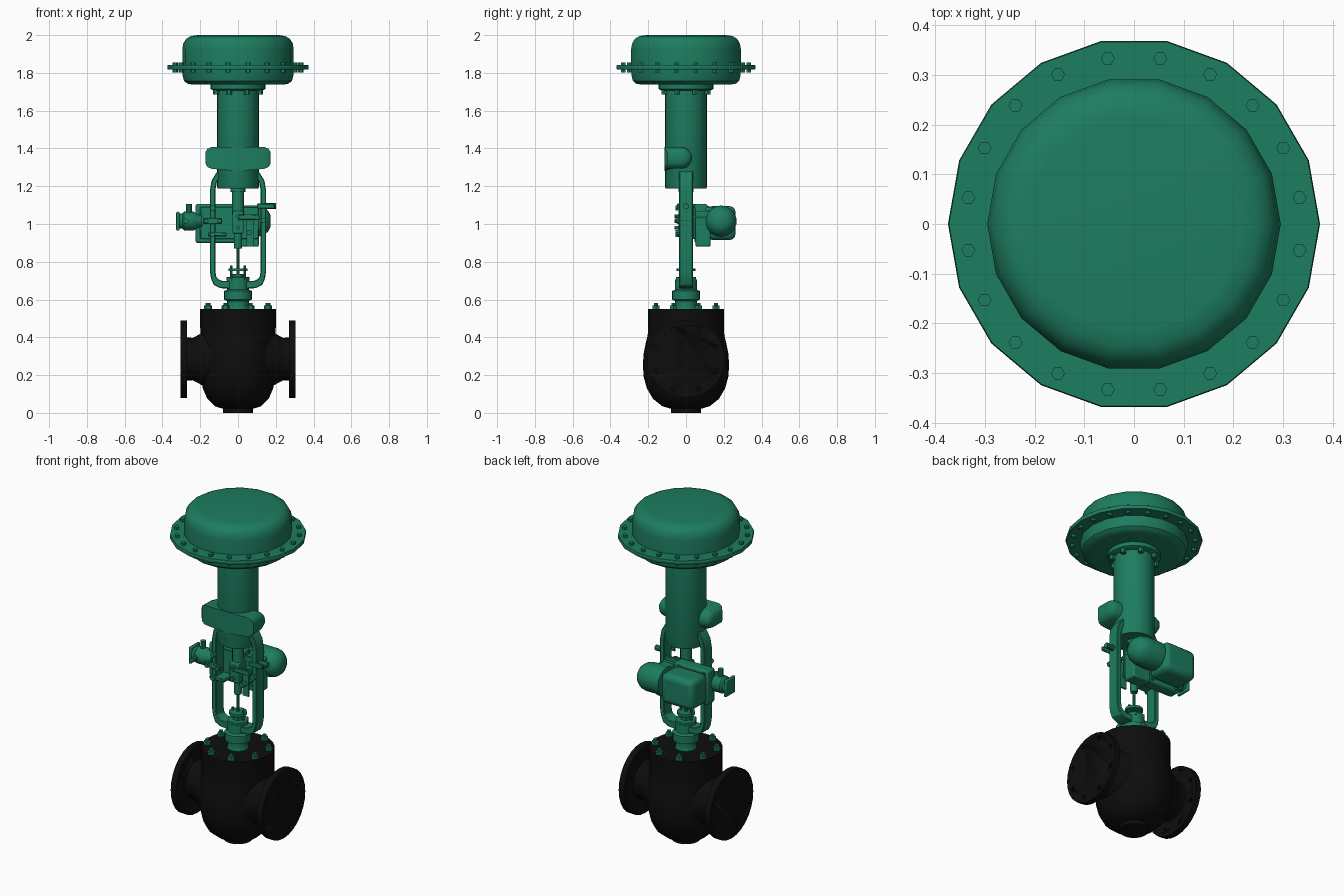
import bpy, bmesh
from math import cos, sin, pi, radians
from mathutils import Matrix, Vector

if "Cube" in bpy.data.objects:
    bpy.data.objects.remove(bpy.data.objects["Cube"])


def material(name, rgb):
    m = bpy.data.materials.new(name)
    m.diffuse_color = (*rgb, 1)
    m.use_nodes = True
    m.node_tree.nodes["Principled BSDF"].inputs["Base Color"].default_value = m.diffuse_color
    return m


GREEN = material("green_paint", (0.012, 0.205, 0.115))
BLACK = material("black_iron", (0.004, 0.004, 0.004))
AXES = {"z": Matrix(), "x": Matrix.Rotation(pi / 2, 4, 'Y'), "-x": Matrix.Rotation(-pi / 2, 4, 'Y'),
        "y": Matrix.Rotation(-pi / 2, 4, 'X'), "-y": Matrix.Rotation(pi / 2, 4, 'X')}


def finish(bm, name, mat, bevel=0, segs=2, angle=35):
    bmesh.ops.recalc_face_normals(bm, faces=bm.faces)
    me = bpy.data.meshes.new(name)
    bm.to_mesh(me)
    bm.free()
    ob = bpy.data.objects.new(name, me)
    bpy.context.collection.objects.link(ob)
    me.materials.append(mat)
    if bevel:
        b = ob.modifiers.new("bevel", 'BEVEL')
        b.width, b.segments = bevel, segs
    bpy.ops.object.select_all(action='DESELECT')
    bpy.context.view_layer.objects.active = ob
    ob.select_set(True)
    bpy.ops.object.shade_smooth_by_angle(angle=radians(angle))
    return ob


def lathe_into(bm, profile, n, loc=(0, 0, 0), axis="z", sx=None):
    """Turn a (radius, height) profile; sx optionally squashes x per ring."""
    rings = []
    M = Matrix.Translation(loc) @ AXES[axis]
    for k, (r, z) in enumerate(profile):
        s = sx[k] if sx else 1
        rings.append([bm.verts.new(M @ Vector((r * s * cos(2 * pi * i / n), r * sin(2 * pi * i / n), z)))
                      for i in range(n)])
    for a, b in zip(rings, rings[1:]):
        for i in range(n):
            j = (i + 1) % n
            bm.faces.new((a[i], a[j], b[j], b[i]))
    bm.faces.new(rings[0])
    bm.faces.new(rings[-1])


def lathe(name, profile, n=18, loc=(0, 0, 0), axis="z", mat=GREEN, sx=None):
    bm = bmesh.new()
    lathe_into(bm, profile, n, loc, axis, sx)
    return finish(bm, name, mat)


def rod(name, r, length, loc, axis="z", n=14, mat=GREEN):
    return lathe(name, [(r, 0), (r, length)], n, loc, axis, mat)


def box(name, x, y, z, bevel=0, segs=2, mat=GREEN):
    bm = bmesh.new()
    c = [(a + b) / 2 for a, b in (x, y, z)]
    s = [b - a for a, b in (x, y, z)]
    bmesh.ops.create_cube(bm, size=1, matrix=Matrix.Translation(c) @ Matrix.Diagonal((*s, 1)))
    return finish(bm, name, mat, bevel, segs)


def bolt_circle(name, count, radius, start, profile, loc=(0, 0, 0), axis="z", n=6, mat=GREEN):
    bm = bmesh.new()
    for i in range(count):
        a = radians(start) + 2 * pi * i / count
        p = Vector(loc) + AXES[axis] @ Vector((radius * cos(a), radius * sin(a), 0))
        lathe_into(bm, profile, n, p, axis)
    return finish(bm, name, mat)


# Valve body: globe slightly narrower in x, round neck on top, foot below
lathe("valve_body",
      [(.08, 0), (.08, .022), (.125, .035), (.175, .075), (.207, .13), (.224, .19), (.228, .25),
       (.225, .31), (.213, .37), (.203, .41), (.2, .45), (.2, .55)], 28, mat=BLACK,
      sx=[1, 1, .98, .93, .9, .88, .87, .88, .93, .97, 1, 1])

# End ports with drilled flanges
for side, axis, s in (("left", "-x", -1), ("right", "x", 1)):
    lathe(f"{side}_port", [(.16, .13), (.145, .18), (.125, .215), (.112, .24), (.115, .275)], 28,
          (0, 0, .285), axis, BLACK)
    fl = lathe(f"{side}_flange", [(.205, .27), (.205, .305)], 28, (0, 0, .285), axis, BLACK)
    cut = bolt_circle(f"{side}_hole_cutter", 8, .17, 22.5, [(.013, -.03), (.013, .06)],
                      (s * .285, 0, .285), axis, 10, BLACK)
    cut.hide_render = True
    cut.hide_set(True)
    m = fl.modifiers.new("holes", 'BOOLEAN')
    m.object, m.operation, m.solver = cut, 'DIFFERENCE', 'EXACT'

# Bonnet with studs
lathe("bonnet", [(.062, .545), (.055, .565), (.058, .592), (.074, .6), (.074, .645), (.058, .652), (.058, .705)], 20)
bolt_circle("bonnet_studs", 8, .172, 22.5,
            [(.021, .55), (.021, .568), (.012, .57), (.012, .582)])
lathe("packing_nut", [(.062, .70), (.062, .718), (.03, .72), (.03, .735)], 6)
lathe("packing_flange", [(.05, .75), (.05, .765)], 12)
for s, side in ((-1, "left"), (1, "right")):
    rod(f"{side}_packing_stud", .007, .08, (s * .035, 0, .70), n=8)

# Stem and stem coupling
rod("valve_stem", .009, .42, (0, 0, .70), n=10)
rod("actuator_stem", .032, .16, (0, 0, 1.05))
box("stem_coupling", (-.03, .03), (-.04, .04), (.95, 1.07), .006)
lathe("travel_disc", [(.02, .87), (.022, .885), (.022, .95)], 12)
bolt_circle("coupling_bolts", 2, .03, 90, [(.011, 0), (.011, .02)], (0, -.04, 1.01), "-y")

# Yoke: one rectangular strip following a U path
right = [(.085, 1.285), (.105, 1.26), (.126, 1.225), (.134, 1.18), (.134, .75),
         (.129, .715), (.115, .692), (.09, .68), (.05, .678)]
path = [Vector((x, z)) for x, z in right] + [Vector((-x, z)) for x, z in reversed(right)]
bm = bmesh.new()
sections = []
for i, p in enumerate(path):
    t = (path[min(i + 1, len(path) - 1)] - path[max(i - 1, 0)]).normalized()
    nrm = Vector((-t.y, t.x)) * (.02 if p.y < .7 else .0145)
    sections.append([bm.verts.new((q.x, y, q.y)) for q, y in
                     ((p - nrm, -.037), (p + nrm, -.037), (p + nrm, .037), (p - nrm, .037))])
for a, b in zip(sections, sections[1:]):
    for i in range(4):
        j = (i + 1) % 4
        bm.faces.new((a[i], a[j], b[j], b[i]))
bm.faces.new(sections[0])
bm.faces.new(sections[-1])
finish(bm, "yoke", GREEN, .004, 1)

# Spring barrel with top collar
lathe("spring_barrel", [(.108, 1.188), (.112, 1.2), (.112, 1.69), (.112, 1.715)], 24)
lathe("barrel_collar", [(.132, 1.708), (.145, 1.715), (.145, 1.745)], 24)
bolt_circle("collar_bolts", 8, .125, 22.5, [(.016, 1.685), (.016, 1.71)])
lathe("stem_guide", [(.04, 1.17), (.04, 1.2)], 14)

# Barrel cross lug: flat front, half-round back, swelling toward the ends
bm = bmesh.new()
lug = []
for x, f in ((-.173, .5), (-.162, .82), (-.14, 1), (0, 1), (.14, 1), (.162, .82), (.173, .5)):
    drop = -.012 if x == 0 else 0
    pts = [(-.115, -.058 + drop), (-.115, .058)] + \
          [(-.025 + .057 * cos(a), .057 * sin(a)) for a in [radians(90 - 22.5 * k) for k in range(9)]]
    lug.append([bm.verts.new((x, -.05 + (y + .05) * (f + 1) / 2, 1.35 + z * f)) for y, z in pts])
for a, b in zip(lug, lug[1:]):
    for i in range(len(a)):
        j = (i + 1) % len(a)
        bm.faces.new((a[i], a[j], b[j], b[i]))
bm.faces.new(lug[0])
bm.faces.new(lug[-1])
finish(bm, "barrel_cross_lug", GREEN, angle=40)

# Diaphragm casing: lower pan, paired rims, upper dome, rim bolts
lathe("lower_pan", [(.24, 1.738), (.268, 1.743), (.286, 1.758), (.293, 1.785), (.295, 1.83)], 18)
lathe("casing_rim_lower", [(.372, 1.818), (.374, 1.829)], 18)
lathe("casing_rim_upper", [(.374, 1.829), (.372, 1.841)], 18)
lathe("upper_dome", [(.295, 1.83), (.295, 1.925), (.29, 1.955), (.275, 1.98), (.25, 1.995), (.215, 2.0)], 18)
bolt_circle("rim_bolts", 20, .337, 9, [(.014, 1.803), (.014, 1.855)])

# Positioner housing behind the yoke
box("positioner_back_plate", (-.225, .0), (.045, .115), (.9, 1.105), .01)
box("positioner_cover", (-.225, -.01), (.11, .262), (.915, 1.095), .032, 3)
box("positioner_side_block", (-.01, .11), (.05, .13), (.88, 1.07), .008)
box("positioner_link_block", (.0, .08), (.1, .22), (.95, 1.09), .015)
lathe("gauge_drum", [(.083, .0), (.083, .1), (.075, .135), (.055, .16), (.03, .173)], 18, (0, .185, 1.015), "x")
bolt_circle("cover_screws", 4, .118, 45, [(.01, 0), (.01, .012)], (-.118, .112, 1.003), "y")

# Regulator sticking out to the left
lathe("regulator_body", [(.03, .19), (.036, .215), (.05, .235), (.05, .285), (.04, .295), (.04, .318)], 14,
      (0, .04, 1.015), "-x")
box("regulator_cap", (-.327, -.31), (-.005, .085), (.965, 1.065), .006)
rod("regulator_knob_top", .016, .05, (-.26, .04, 1.055), n=10)
rod("regulator_port", .014, .07, (-.275, .02, 1.015), "-y", 10)

# Mounting brackets and clamp hardware on the yoke legs
box("mounting_plate", (-.2, .11), (.036, .05), (.92, 1.09), .003, 1)
box("left_clamp", (-.185, -.085), (-.048, -.034), (1.0, 1.032), .004, 1)
bolt_circle("left_clamp_bolts", 2, .035, 0, [(.013, 0), (.013, .016)], (-.134, -.046, 1.016), "-y")
box("right_bracket", (.1, .195), (-.048, -.034), (1.082, 1.108), .004, 1)
rod("bracket_pin", .016, .075, (.125, 0, 1.095), "x", 10)
box("feedback_arm", (.0, .115), (-.052, -.04), (1.022, 1.05), .004, 1)
rod("feedback_pin", .012, .17, (.1, -.055, 1.036), "y", 10)
box("lower_clamp", (-.16, -.06), (-.046, .05), (.935, .955), .004, 1)
for i, (x, z) in enumerate(((-.134, 1.085), (-.134, .945), (.134, 1.02), (.06, .955))):
    rod(f"clamp_nut_{i}", .015, .09, (x, .035, z), "-y", 6)
box("travel_scale", (.045, .085), (-.02, -.01), (.88, 1.04))
